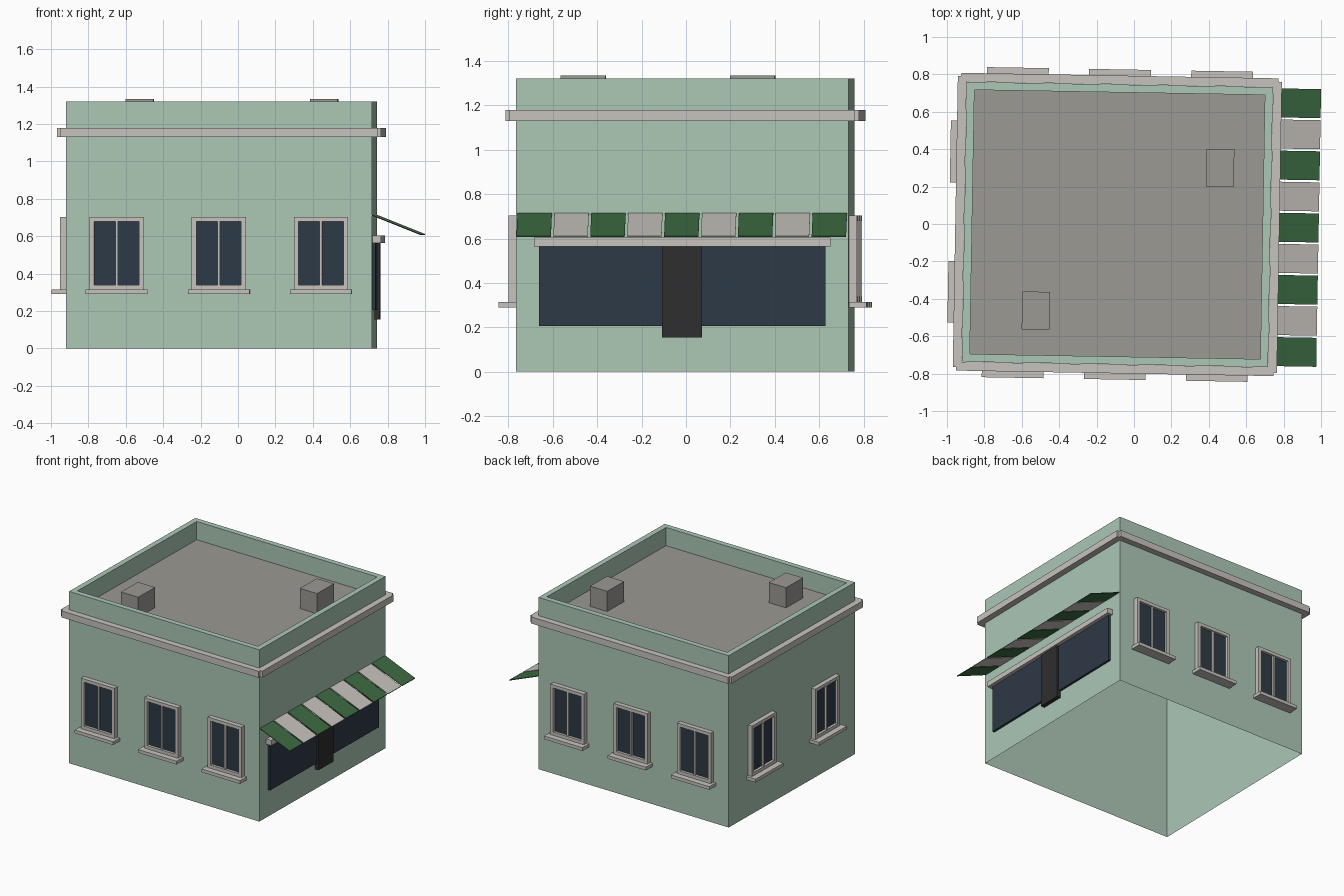
import bpy, bmesh
from math import radians
from mathutils import Matrix, Vector

cube = bpy.data.objects.get("Cube")
if cube:
    bpy.data.objects.remove(cube, do_unlink=True)


def material(name, rgb):
    m = bpy.data.materials.new(name)
    m.use_nodes = True
    m.diffuse_color = (*rgb, 1)
    m.node_tree.nodes["Principled BSDF"].inputs["Base Color"].default_value = (*rgb, 1)
    return m


PLASTER = material("mint_plaster", (0.413, 0.578, 0.468))
TRIM = material("pale_stone", (0.57, 0.55, 0.51))
ROOF = material("roof_grey", (0.328, 0.319, 0.292))
GLASS = material("dark_glass", (0.027, 0.042, 0.061))
DOOR = material("charcoal", (0.028, 0.028, 0.028))
GREEN = material("awning_green", (0.046, 0.146, 0.053))

# Half sizes and heights of the shell
HX, HY, TOP, DECK, RIM = 0.8185, 0.748, 1.32, 1.18, 0.042
SITE = Matrix.Translation((-0.089, -0.0025, 0)) @ Matrix.Rotation(radians(-1), 4, "Z")


def wall_frame(angle, distance):
    """Wall space: x runs along the wall, -y points outward."""
    return SITE @ Matrix.Rotation(radians(angle), 4, "Z") @ Matrix.Translation((0, -distance, 0))


FRONT, BACK = wall_frame(0, HY), wall_frame(180, HY)
RIGHT, LEFT = wall_frame(-90, HX), wall_frame(90, HX)


def finish(name, bm, mats, matrix):
    mesh = bpy.data.meshes.new(name)
    bm.to_mesh(mesh)
    bm.free()
    for m in mats:
        mesh.materials.append(m)
    obj = bpy.data.objects.new(name, mesh)
    obj.matrix_world = matrix
    bpy.context.collection.objects.link(obj)
    return obj


def boxes(name, mat, matrix, *ranges):
    """One object made of boxes, each given as x0, x1, y0, y1, z0, z1."""
    bm = bmesh.new()
    for x0, x1, y0, y1, z0, z1 in ranges:
        size = Matrix.Diagonal((x1 - x0, y1 - y0, z1 - z0, 1))
        mid = Matrix.Translation(((x0 + x1) / 2, (y0 + y1) / 2, (z0 + z1) / 2))
        bmesh.ops.create_cube(bm, size=1, matrix=mid @ size)
    return finish(name, bm, [mat], matrix)


# Open-bottomed shell: outer walls, parapet rim, inner parapet, roof deck
bm = bmesh.new()
loops = []
for inset, z in ((0, 0), (0, TOP), (RIM, TOP), (RIM, DECK)):
    x, y = HX - inset, HY - inset
    loops.append([bm.verts.new((sx * x, sy * y, z))
                  for sx, sy in ((-1, -1), (1, -1), (1, 1), (-1, 1))])
for low, high in zip(loops, loops[1:]):
    for i in range(4):
        j = (i + 1) % 4
        bm.faces.new((low[i], low[j], high[j], high[i]))
deck = bm.faces.new(loops[-1])
deck.material_index = 1
finish("building_shell", bm, [PLASTER, ROOF], SITE)

# Cornice bars with small notches at the corners
OUT, END = 0.048, 0.03
for side, frame, half in (("front", FRONT, HX), ("back", BACK, HX),
                          ("right", RIGHT, HY), ("left", LEFT, HY)):
    boxes(side + "_cornice", TRIM, frame,
          (-half - END, half + END, -OUT, -0.001, 1.13, DECK))

# Roof vents
for name, x, y in (("front_roof_vent", -0.525, -0.463), ("back_roof_vent", 0.461, 0.3)):
    local = SITE.inverted() @ Vector((x, y, 0))
    boxes(name, ROOF, SITE, (local.x - 0.074, local.x + 0.074,
                             local.y - 0.101, local.y + 0.101, DECK, 1.335))


# Sash window: surround, mullion, two panes and a sill
def window(name, frame, x):
    m = frame @ Matrix.Translation((x, -0.001, 0))
    w, bar, low, high = 0.145, 0.025, 0.315, 0.703
    boxes(name + "_frame", TRIM, m,
          (-w, -w + bar, -0.035, 0, low, high),
          (w - bar, w, -0.035, 0, low, high),
          (bar - w, w - bar, -0.035, 0, high - bar, high),
          (bar - w, w - bar, -0.035, 0, low, low + bar),
          (-0.007, 0.007, -0.03, 0, low + bar, high - bar))
    boxes(name + "_glass", GLASS, m,
          *[(min(a, b), max(a, b), -0.015, 0, low + bar, high - bar)
            for a, b in ((0.007, w - bar), (-0.007, bar - w))])
    boxes(name + "_sill", TRIM, m, (-0.165, 0.165, -0.08, 0, 0.29, low))


for side, frame, spots in (("front", FRONT, (-0.546, 0, 0.546)),
                           ("back", BACK, (-0.546, 0, 0.546)),
                           ("right", RIGHT, (-0.375, 0.375))):
    for n, x in enumerate(spots, 1):
        window(f"{side}_window_{n}", frame, x)

# Shop front
boxes("shop_glass", GLASS, LEFT, (-0.645, 0.645, -0.018, -0.001, 0.205, 0.565))
boxes("shop_door", DOOR, LEFT, (-0.09, 0.09, -0.032, -0.001, 0.155, 0.564))
boxes("shop_lintel", TRIM, LEFT, (-0.668, 0.668, -0.046, -0.001, 0.565, 0.605))

# Striped awning of nine thin sloping slats
COUNT = 9
PITCH = 2 * HY / COUNT
for i in range(COUNT):
    x = (i - (COUNT - 1) / 2) * PITCH
    slat = boxes(f"awning_slat_{i + 1}", TRIM if i % 2 else GREEN, LEFT,
                 (x - 0.0775, x + 0.0775, -0.258, -0.001, 0.71, 0.715))
    for v in slat.data.vertices:
        v.co.z += v.co.y * 0.4
